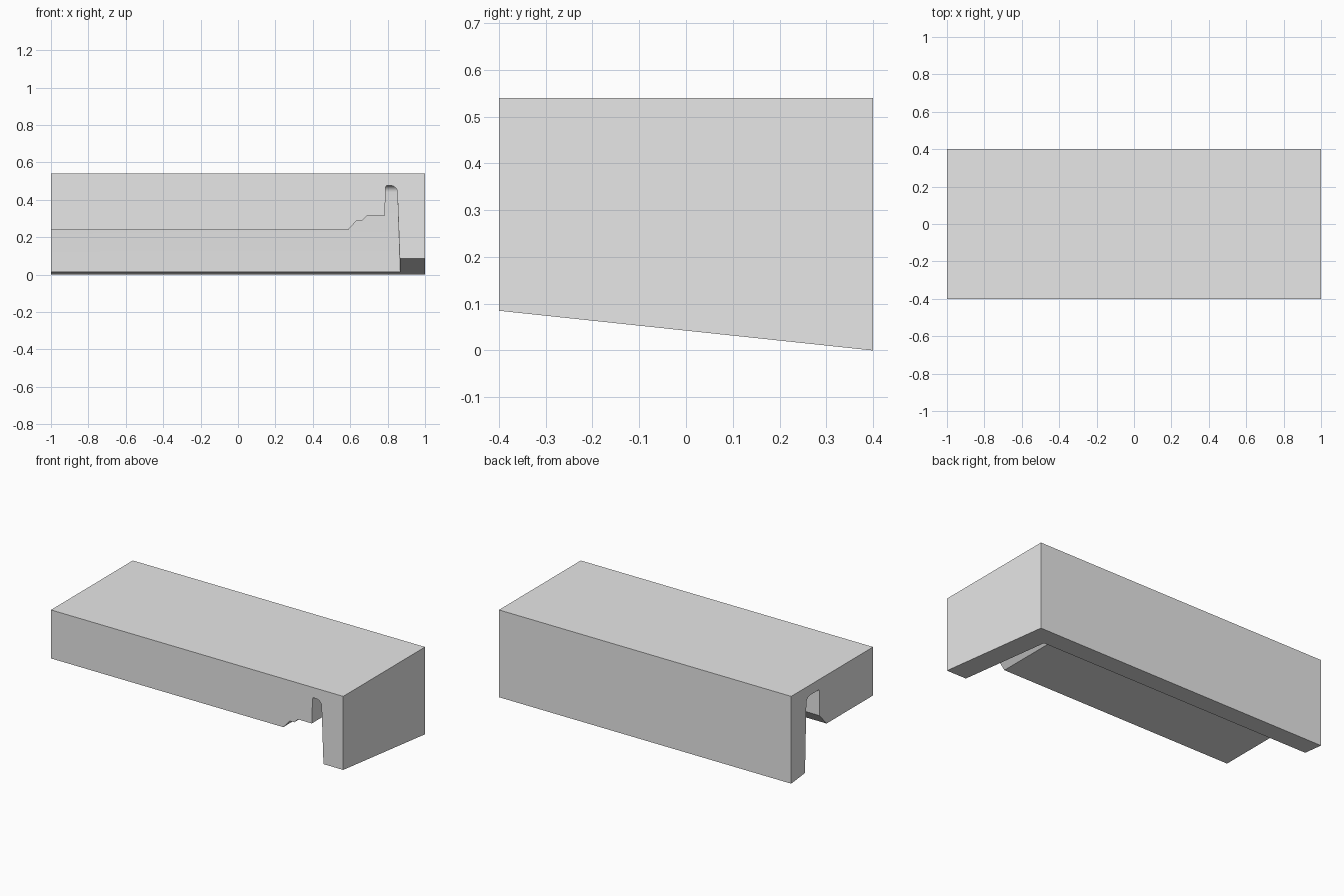
import bpy
import bmesh
import math

old = bpy.data.objects.get("Cube")
if old:
    bpy.data.objects.remove(old, do_unlink=True)

HALF_X, HALF_Y, TOP = 1.0, 0.4, 0.54
SLOPE = 0.085 / 0.8

grey = bpy.data.materials.new("light grey")
grey.use_nodes = True
colour = (0.8, 0.8, 0.8, 1)
grey.diffuse_color = colour
grey.node_tree.nodes["Principled BSDF"].inputs["Base Color"].default_value = colour

# Section: inset from the right side, inset from the back, height
# (None puts the point on the sloping foot of the wall)
section = [(0, 0, TOP), (0, 0, None), (0.135, 0.135, None), (0.148, 0.148, 0.44)]
# Rounded outer shoulder of the groove
for i in range(1, 7):
    a = math.radians(15 * i)
    inset = 0.148 + 0.04 * (1 - math.cos(a))
    section.append((inset, inset, 0.44 + 0.037 * math.sin(a)))
# Inner groove wall, stepped edge, then slab underside and top
section += [(0.205, 0.27, 0.477), (0.21, 0.277, 0.47), (0.215, 0.277, 0.315),
            (0.31, 0.277, 0.315), (0.335, 0.3, 0.29), (0.365, 0.3, 0.29),
            (0.41, 0.346, 0.24), (2 * HALF_X, 2 * HALF_Y, 0.24),
            (2 * HALF_X, 2 * HALF_Y, TOP)]

bm = bmesh.new()


def corner(x, y, z):
    return bm.verts.new((x, y, SLOPE * (HALF_Y - y) if z is None else z))


# Sweep the section along the back and mitre it round to the right side
rings = [[], [], []]
for dx, dy, z in section:
    x, y = HALF_X - dx, HALF_Y - dy
    rings[0].append(corner(-HALF_X, y, z))
    rings[1].append(corner(x, y, z))
    rings[2].append(corner(x, -HALF_Y, z))
for a, b in zip(rings, rings[1:]):
    for i in range(len(section)):
        j = (i + 1) % len(section)
        bm.faces.new((a[i], a[j], b[j], b[i]))
bm.faces.new(rings[0])
bm.faces.new(rings[2])

bmesh.ops.remove_doubles(bm, verts=bm.verts, dist=0.0001)
bmesh.ops.dissolve_limit(bm, angle_limit=0.005, verts=bm.verts, edges=bm.edges)
bmesh.ops.recalc_face_normals(bm, faces=bm.faces)

mesh = bpy.data.meshes.new("corner_ledge")
bm.to_mesh(mesh)
bm.free()
mesh.materials.append(grey)
ledge = bpy.data.objects.new("corner_ledge", mesh)
bpy.context.collection.objects.link(ledge)

bpy.ops.object.select_all(action='DESELECT')
ledge.select_set(True)
bpy.context.view_layer.objects.active = ledge
bpy.ops.object.shade_smooth_by_angle(angle=math.radians(30))
